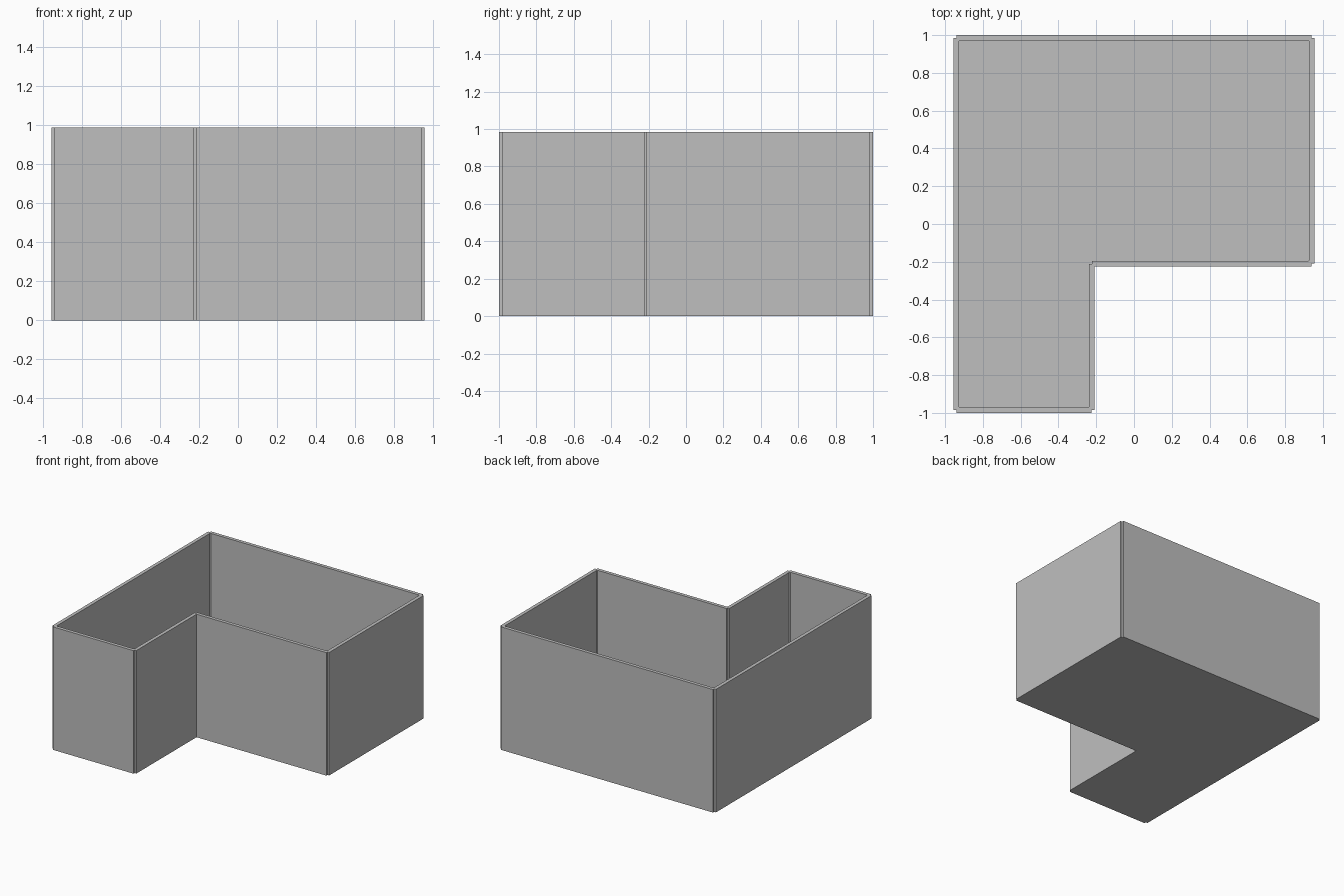
import bpy
import bmesh

if "Cube" in bpy.data.objects:
    bpy.data.objects.remove(bpy.data.objects["Cube"])

HEIGHT = 0.985
FLOOR = 0.006
NOTCH = 0.015
WALL = 0.028
X0, X1, XM = -0.955, 0.955, -0.21
Y0, Y1, YM = -1.0, 1.0, -0.225

grey = bpy.data.materials.new("grey metal")
grey.diffuse_color = (0.52, 0.52, 0.52, 1)
grey.use_nodes = True
grey.node_tree.nodes["Principled BSDF"].inputs["Base Color"].default_value = grey.diffuse_color


def ell(t):
    """Counter-clockwise L outline, inset by t."""
    return [(X0 + t, Y0 + t), (XM - t, Y0 + t), (XM - t, YM + t),
            (X1 - t, YM + t), (X1 - t, Y1 - t), (X0 + t, Y1 - t)]


def cut_corners(pts, size, which, step):
    """Cut the chosen corners with a square step, or else a chamfer."""
    out = []
    for i, p in enumerate(pts):
        if i not in which:
            out.append(p)
            continue

        def toward(q):
            d = (q[0] - p[0], q[1] - p[1])
            n = abs(d[0]) + abs(d[1])
            return (d[0] / n * size, d[1] / n * size)
        a, b = toward(pts[i - 1]), toward(pts[(i + 1) % len(pts)])
        out.append((p[0] + a[0], p[1] + a[1]))
        if step:
            out.append((p[0] + a[0] + b[0], p[1] + a[1] + b[1]))
        out.append((p[0] + b[0], p[1] + b[1]))
    return out


OUTER_CORNERS = (0, 1, 3, 4, 5)
outer = cut_corners(ell(0), NOTCH, OUTER_CORNERS, True)
inner = cut_corners(ell(WALL), 0.006, OUTER_CORNERS, False)
# the corner reaching into the cavity is stepped as well
k = len(inner)
corner = next(i for i, p in enumerate(inner) if p == ell(WALL)[2])
inner = cut_corners(inner, NOTCH, (corner,), True)

# L-shaped tray: outer walls, rim, inner walls and floor
bm = bmesh.new()


def loop(pts, z):
    return [bm.verts.new((x, y, z)) for x, y in pts]


def walls(low, high):
    for i in range(len(low)):
        j = (i + 1) % len(low)
        bm.faces.new((low[i], low[j], high[j], high[i]))


base, top = loop(outer, 0), loop(outer, HEIGHT)
floor, lip = loop(inner, FLOOR), loop(inner, HEIGHT)
walls(base, top)
walls(lip, floor)
bm.faces.new(base[::-1])
bm.faces.new(floor)
rim = [bm.edges.get((r[i - 1], r[i])) for r in (top, lip) for i in range(len(r))]
bmesh.ops.triangle_fill(bm, edges=rim, use_beauty=True, normal=(0, 0, 1))
bmesh.ops.recalc_face_normals(bm, faces=bm.faces)
bmesh.ops.dissolve_limit(bm, angle_limit=0.01, verts=[],
                         edges=[e for e in bm.edges if all(v.co.z == top[0].co.z for v in e.verts)])

mesh = bpy.data.meshes.new("planter_tray")
bm.to_mesh(mesh)
bm.free()
mesh.materials.append(grey)
bpy.context.collection.objects.link(bpy.data.objects.new("planter_tray", mesh))
